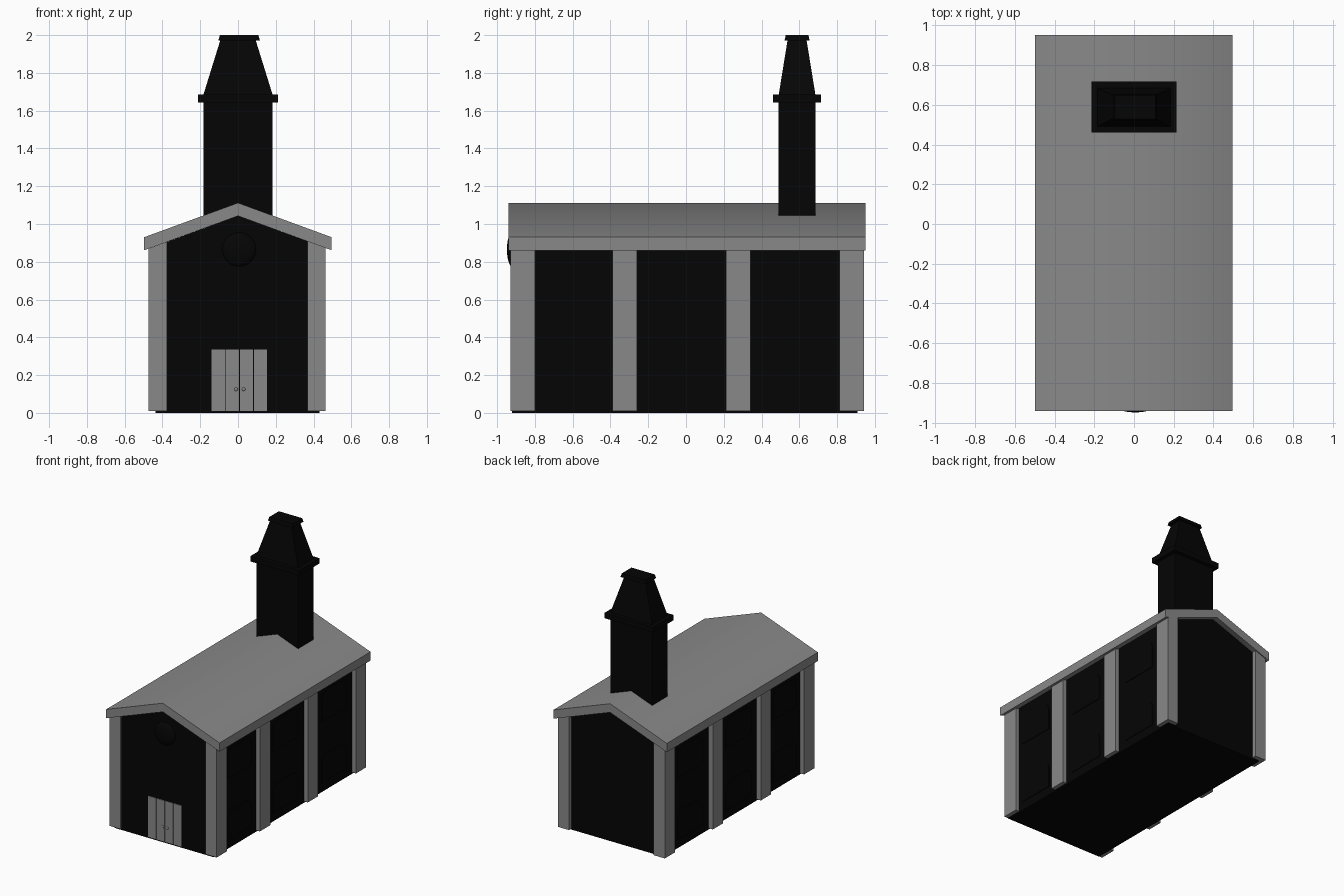
import bpy, bmesh, math
from mathutils import Vector

if "Cube" in bpy.data.objects:
    bpy.data.objects.remove(bpy.data.objects["Cube"])


def material(name, v):
    m = bpy.data.materials.new(name)
    m.diffuse_color = (v, v, v, 1)
    m.use_nodes = True
    m.node_tree.nodes["Principled BSDF"].inputs["Base Color"].default_value = m.diffuse_color
    return m


dark = material("dark", 0.0015)
grey = material("grey", 0.25)
CX = -0.005          # walls sit slightly left of the ridge


def finish(name, bm, mat):
    bmesh.ops.recalc_face_normals(bm, faces=bm.faces)
    me = bpy.data.meshes.new(name)
    bm.to_mesh(me)
    bm.free()
    ob = bpy.data.objects.new(name, me)
    bpy.context.collection.objects.link(ob)
    me.materials.append(mat)
    return ob


def prism(name, pts, axis, a, b, mat=grey):
    """Extrude a 2D profile from a to b along x (pts = y,z) or y (pts = x,z)."""
    pos = (lambda u, v, t: (t, u, v)) if axis == 'x' else (lambda u, v, t: (u, t, v))
    bm = bmesh.new()
    f = bm.faces.new([bm.verts.new(pos(u, v, a)) for u, v in pts])
    ext = bmesh.ops.extrude_face_region(bm, geom=[f])["geom"]
    bmesh.ops.translate(bm, vec=Vector(pos(0, 0, b - a)),
                        verts=[g for g in ext if isinstance(g, bmesh.types.BMVert)])
    return finish(name, bm, mat)


def frustum(name, c, lo, hi, z0, z1, mat=dark):
    """Four-sided block with half sizes lo at z0 and hi at z1."""
    bm = bmesh.new()
    bmesh.ops.create_cube(bm, size=2)
    for v in bm.verts:
        h, z = (hi, z1) if v.co.z > 0 else (lo, z0)
        v.co = (c[0] + v.co.x * h[0], c[1] + v.co.y * h[1], z)
    return finish(name, bm, mat)


def ball(name, loc, scale, seg, mat):
    bm = bmesh.new()
    bmesh.ops.create_uvsphere(bm, u_segments=seg, v_segments=seg // 2, radius=1)
    for v in bm.verts:
        v.co = [v.co[i] * scale[i] + loc[i] for i in range(3)]
    for f in bm.faces:
        f.smooth = True
    return finish(name, bm, mat)


def under(x):        # height of the roof underside
    return 1.043 - 0.367 * abs(x)


# gabled hall
l, r = CX - 0.432, CX + 0.437
prism("hall_walls", [(l, 0), (r, 0), (r, under(r)), (0, under(0)), (l, under(l))],
      'y', -0.92, 0.907, dark)

# roof slab with a folded profile, softly shaded over the ridge
roof = prism("roof", [(-0.497, 0.93), (0, 1.112), (0.496, 0.93), (0.496, 0.861),
                      (0, 1.043), (-0.497, 0.861)], 'y', -0.94, 0.95)
bpy.context.view_layer.objects.active = roof
roof.select_set(True)
bpy.ops.object.shade_smooth_by_angle(angle=math.radians(50))

# pillars along both long sides, tops cut to the roof slope
for y in (-0.865, -0.324, 0.276, 0.877):
    for s in (-1, 1):
        o, i = CX + s * 0.469, CX + s * 0.372
        prism("pillar", [(o, 0.01), (i, 0.01), (i, under(i)), (o, under(o))],
              'y', y - 0.065, y + 0.065)

# faint arched panels between the pillars
for y0, y1 in ((-0.75, -0.455), (-0.19, 0.125), (0.425, 0.73)):
    for z0, z1 in ((0.07, 0.29), (0.56, 0.79)):
        rad = 0.07
        pts = [(y0, z0), (y1, z0)]
        for cy, start in ((y1 - rad, 0), (y0 + rad, 90)):
            for k in range(5):
                t = math.radians(start + k * 22.5)
                pts.append((cy + rad * math.cos(t), z1 - rad + rad * math.sin(t)))
        for x in (l, r):
            prism("side_window", pts, 'x', x - 0.006, x + 0.006, dark)

# door leaves
for k in range(4):
    x = -0.14 + k * 0.0747
    prism("door_leaf", [(x, 0.01), (x + 0.07, 0.01), (x + 0.07, 0.335), (x, 0.335)],
          'y', -0.925, -0.915)

# door knobs and the domed round window
for x in (-0.01, 0.03):
    ball("door_knob", (x, -0.924, 0.125), (0.01, 0.006, 0.01), 12, grey)
ball("round_window", (0.006, -0.92, 0.865), (0.09, 0.028, 0.09), 32, dark)

# tower: shaft, collar, tapered spire and cap
c = (0, 0.588)
frustum("tower_shaft", c, (0.183, 0.097), (0.183, 0.097), 1.02, 1.65)
frustum("tower_collar", c, (0.213, 0.128), (0.213, 0.128), 1.643, 1.685)
frustum("tower_spire", c, (0.183, 0.097), (0.093, 0.05), 1.685, 1.975)
frustum("tower_cap", (0.006, c[1]), (0.11, 0.066), (0.102, 0.06), 1.972, 2.0)
